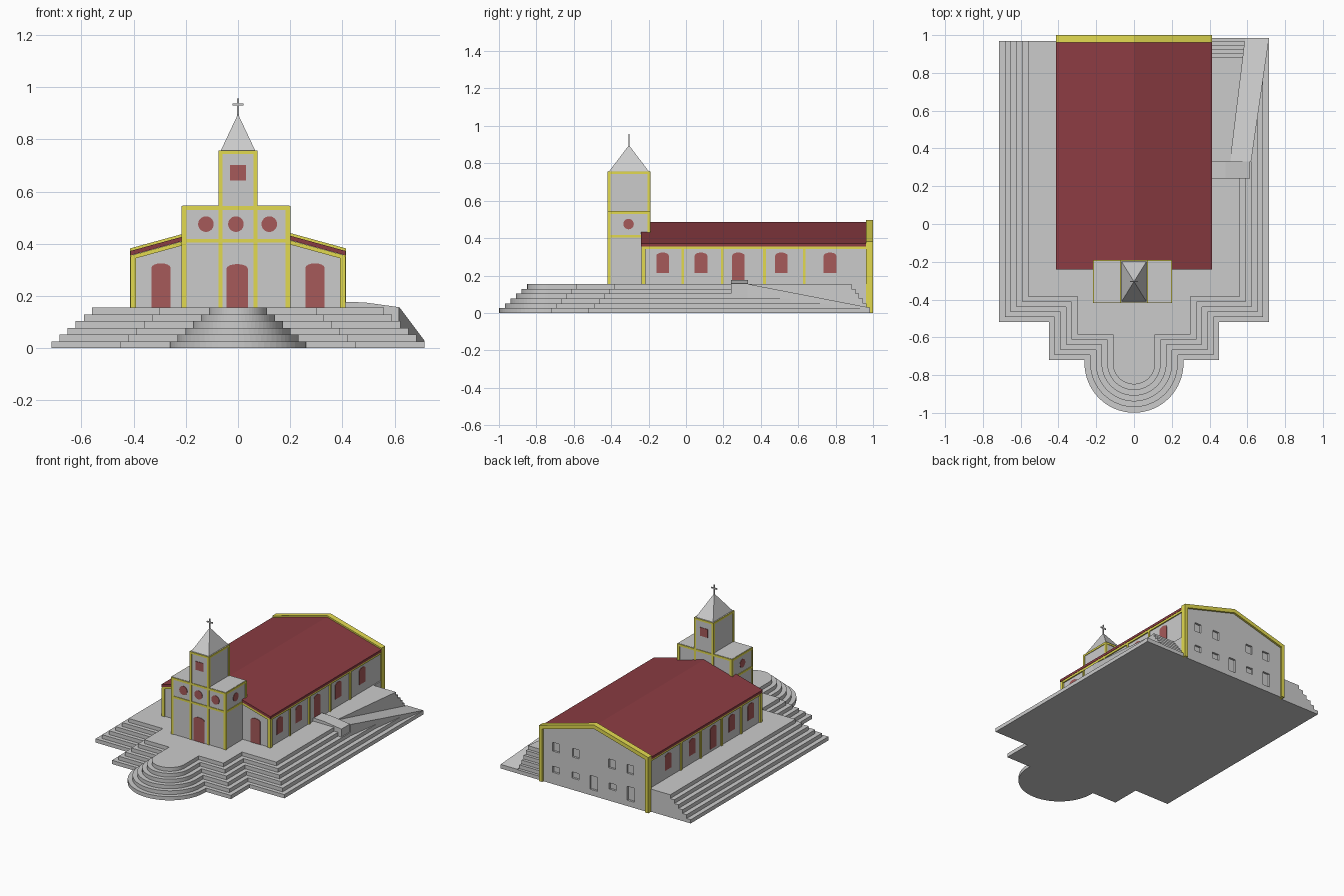
import bpy, bmesh, math

if "Cube" in bpy.data.objects:
    bpy.data.objects.remove(bpy.data.objects["Cube"])


def material(name, rgb):
    m = bpy.data.materials.new(name)
    m.diffuse_color = (*rgb, 1)
    m.use_nodes = True
    m.node_tree.nodes["Principled BSDF"].inputs["Base Color"].default_value = m.diffuse_color
    return m


YELLOW = material("yellow_trim", (0.76, 0.70, 0.08))
ROOF = material("roof_red", (0.26, 0.045, 0.055))
RED = material("window_red", (0.38, 0.10, 0.10))


def finish(bm, name, mat):
    bmesh.ops.recalc_face_normals(bm, faces=bm.faces)
    me = bpy.data.meshes.new(name)
    bm.to_mesh(me)
    bm.free()
    ob = bpy.data.objects.new(name, me)
    bpy.context.collection.objects.link(ob)
    if mat:
        me.materials.append(mat)
    return ob


def add_prism(bm, pts, axis, lo, hi):
    """Extrude a 2D outline along an axis."""
    place = {'x': lambda a, b, c: (c, a, b),
             'y': lambda a, b, c: (a, c, b),
             'z': lambda a, b, c: (a, b, c)}[axis]
    low = [bm.verts.new(place(a, b, lo)) for a, b in pts]
    high = [bm.verts.new(place(a, b, hi)) for a, b in pts]
    bm.faces.new(low)
    bm.faces.new(high)
    n = len(pts)
    for i in range(n):
        j = (i + 1) % n
        bm.faces.new((low[i], low[j], high[j], high[i]))


def prism(name, pts, axis, lo, hi, mat=None):
    bm = bmesh.new()
    add_prism(bm, pts, axis, lo, hi)
    return finish(bm, name, mat)


def rect(x0, x1, y0, y1):
    return [(x0, y0), (x1, y0), (x1, y1), (x0, y1)]


def boxes(name, items, mat=None):
    bm = bmesh.new()
    for x0, x1, y0, y1, z0, z1 in items:
        add_prism(bm, rect(x0, x1, y0, y1), 'z', z0, z1)
    return finish(bm, name, mat)


def hull(name, pts, mat=None):
    bm = bmesh.new()
    for p in pts:
        bm.verts.new(p)
    bmesh.ops.convex_hull(bm, input=bm.verts[:])
    return finish(bm, name, mat)


def arch(c, w, z0, z1, rise=0.018, n=8):
    """Opening outline with a low arched head."""
    top = [(c + w / 2 * math.cos(math.pi * i / n),
            z1 - rise + rise * math.sin(math.pi * i / n)) for i in range(n + 1)]
    return [(c - w / 2, z0), (c + w / 2, z0)] + top


def disc(c, z, r, n=24):
    return [(c + r * math.cos(2 * math.pi * i / n),
             z + r * math.sin(2 * math.pi * i / n)) for i in range(n)]


def chevron(w, z, slope, t):
    return [(-w, z), (0, z + w * slope), (w, z),
            (w, z + t), (0, z + w * slope + t), (-w, z + t)]


# Stepped platform, six levels, with rounded front and ramp cut-out
H, TOP = 0.155 / 6, 0.155
RY0, RY1 = 0.33, 0.985


def ramp_in(y):
    return 0.51 + 0.08 * (y - RY0) / (RY1 - RY0)


for i in range(6):
    x0, y1 = 0.715 - 0.031 * i, -0.52 + 0.027 * i
    x2, y3, r = 0.45 - 0.03 * i, -0.72 + 0.027 * i, 0.262 - 0.03 * i
    end = RY1 - 0.02 * i
    arc = [(r * math.cos(math.pi + math.pi * k / 32),
            -0.737 + r * math.sin(math.pi + math.pi * k / 32)) for k in range(33)]
    outline = [(-x0, 0.97), (-x0, y1), (-x2, y1), (-x2, y3), (-r, y3)] + arc
    outline += [(r, y3), (x2, y3), (x2, y1), (x0, y1), (x0, RY0),
                (ramp_in(RY0), RY0), (ramp_in(end), end), (0.41, end), (0.41, 0.97)]
    prism(f"platform_step_{i}", outline, 'z', i * H, (i + 1) * H)
    # Step remnants outside the ramp
    if x0 > 0.625:
        ye = RY0 + (RY1 - RY0) * (x0 - 0.62) / 0.095
        prism(f"ramp_side_step_{i}", [(0.62, RY0), (x0, RY0), (x0, ye)], 'z', i * H, (i + 1) * H)

# Side ramp and door landing
hull("side_ramp", [(x, RY0, z) for x in (0.51, 0.62) for z in (0, TOP)] +
     [(x, RY1, z) for x in (0.59, 0.715) for z in (0, 0.028)])
hull("door_landing", [(x, y, z) for y in (0.24, 0.332)
                      for x, z in ((0.40, 0.1), (0.40, 0.177), (0.485, 0.175),
                                   (0.615, 0.157), (0.615, 0.1))])

# Nave body and roof
SL = 0.275
prism("nave_walls", [(-0.402, TOP), (0.402, TOP), (0.402, 0.356), (0, 0.467), (-0.402, 0.356)],
      'y', -0.23, 0.965)
prism("nave_roof", chevron(0.413, 0.355, SL, 0.017), 'y', -0.24, 0.965, ROOF)
prism("front_gable_trim", chevron(0.41, 0.339, SL, 0.016), 'y', -0.238, -0.225, YELLOW)

# Nave pilasters, eaves bands, side windows and doors
trim = []
for s in (-1, 1):
    a, b = sorted((s * 0.395, s * 0.41))
    trim.append((a, b, -0.235, 0.965, 0.341, 0.356))
    for y in (-0.017, 0.193, 0.42, 0.633):
        trim.append((a, b, y - 0.007, y + 0.007, TOP, 0.345))
    a, b = sorted((s * 0.391, s * 0.412))
    trim.append((a, b, -0.238, -0.217, TOP, 0.35))
    lo, hi = sorted((s * 0.395, s * 0.405))
    side = "right" if s > 0 else "left"
    for k, y in enumerate((-0.125, 0.08, 0.28, 0.51, 0.77)):
        prism(f"{side}_{'door' if k == 2 else 'window'}_{k}",
              arch(y, 0.068, 0.172 if k == 2 else 0.213, 0.323), 'x', lo, hi, RED)
    prism(f"front_{side}_door", arch(s * 0.295, 0.074, TOP, 0.325), 'y', -0.234, -0.22, RED)
boxes("nave_trim", trim, YELLOW)

# Back wall with recessed openings
wall = prism("back_wall", [(-0.405, 0), (0.405, 0), (0.405, 0.36), (0, 0.47), (-0.405, 0.36)],
             'y', 0.96, 0.986)
holes = []
for x in (0.295, 0.145, -0.13, -0.268):
    holes.append((x - 0.026, x + 0.026, 0.972, 1.02, 0.225, 0.285))
for x in (0.295, 0.148, -0.134):
    holes.append((x - 0.026, x + 0.026, 0.972, 1.02, 0.08, 0.122))
for x in (0.01, -0.272):
    holes.append((x - 0.028, x + 0.028, 0.972, 1.02, 0.04, 0.135))
cutter = boxes("opening_cutter", holes)
cutter.hide_render = True
cutter.hide_viewport = True
mod = wall.modifiers.new("openings", 'BOOLEAN')
mod.operation = 'DIFFERENCE'
mod.object = cutter
mod.solver = 'EXACT'
prism("back_gable_trim", chevron(0.414, 0.355, SL, 0.027), 'y', 0.962, 1.0, YELLOW)
boxes("back_corner_posts", [(-0.414, -0.39, 0.962, 1.0, 0, 0.37),
                            (0.39, 0.414, 0.962, 1.0, 0, 0.37)], YELLOW)

# Front block and bell tower
X0, X1, Y0, Y1 = -0.212, 0.197, -0.415, -0.195
boxes("front_block", [(X0, X1, Y0, Y1, TOP, 0.546)])
TX = 0.07
boxes("bell_tower", [(-TX, TX, Y0, Y1, 0.54, 0.758)])
e, w = 0.004, 0.015
bands = [(X0 - e, X1 + e, Y0 - e, Y1 + e, 0.404, 0.418),
         (X0 - e, X1 + e, Y0 - e, Y1 + e, 0.530, 0.544),
         (-TX - e, TX + e, Y0 - e, Y1 + e, 0.744, 0.757)]
for y0, y1 in ((Y0 - e, Y0 + w - e), (Y1 - w + e, Y1 + e)):
    bands += [(X0 - e, X0 + w, y0, y1, TOP, 0.544), (X1 - w, X1 + e, y0, y1, TOP, 0.544)]
    bands += [(-TX - e, -TX + w - e, y0, y1, TOP, 0.757), (TX - w + e, TX + e, y0, y1, TOP, 0.757)]
boxes("tower_trim", bands, YELLOW)

# Tower door and windows
prism("main_door", arch(-0.003, 0.082, TOP, 0.322), 'y', Y0 - 0.003, Y0 + 0.01, RED)
for k, x in enumerate((-0.123, -0.008, 0.12)):
    prism(f"round_window_{k}", disc(x, 0.475, 0.03), 'y', Y0 - 0.003, Y0 + 0.01, RED)
prism("round_window_right", disc(-0.307, 0.475, 0.028), 'x', X1 - 0.01, X1 + 0.003, RED)
prism("round_window_left", disc(-0.307, 0.475, 0.028), 'x', X0 - 0.003, X0 + 0.01, RED)
boxes("bell_windows", [(-0.03, 0.03, Y0 - 0.003, Y0 + 0.01, 0.643, 0.701),
                       (-0.03, 0.03, Y1 - 0.01, Y1 + 0.003, 0.643, 0.701)], RED)

# Spire and cross
CY = (Y0 + Y1) / 2
hull("spire", [(x, y, 0.757) for x in (-0.066, 0.066) for y in (Y0 + 0.004, Y1 - 0.004)] +
     [(0, CY, 0.897)])
boxes("spire_cross", [(-0.004, 0.004, CY - 0.003, CY + 0.003, 0.885, 0.956),
                      (-0.022, 0.022, CY - 0.003, CY + 0.003, 0.929, 0.937)])
